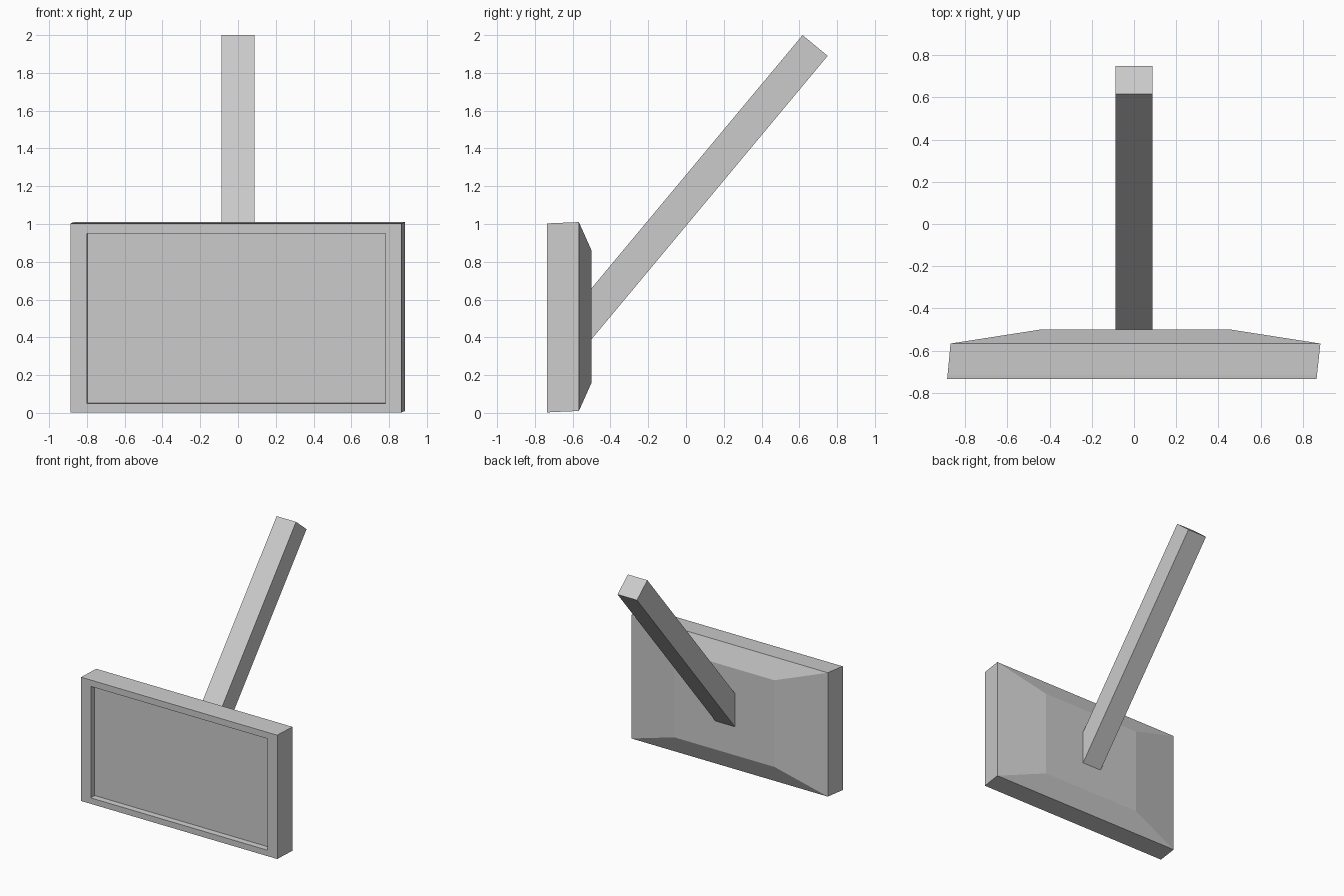
import bpy, bmesh

if "Cube" in bpy.data.objects:
    bpy.data.objects.remove(bpy.data.objects["Cube"])


def rect(cx, cz, hw, hh, y):
    return [(cx + sx * hw, y, cz + sz * hh)
            for sx, sz in ((-1, -1), (1, -1), (1, 1), (-1, 1))]


def loft(name, loops):
    """Skin a chain of closed loops and cap both ends."""
    bm = bmesh.new()
    rings = [[bm.verts.new(p) for p in loop] for loop in loops]
    for a, b in zip(rings, rings[1:]):
        n = len(a)
        for i in range(n):
            j = (i + 1) % n
            bm.faces.new((a[i], a[j], b[j], b[i]))
    bm.faces.new(rings[0])
    bm.faces.new(rings[-1])
    bmesh.ops.recalc_face_normals(bm, faces=bm.faces)
    mesh = bpy.data.meshes.new(name)
    bm.to_mesh(mesh)
    bm.free()
    obj = bpy.data.objects.new(name, mesh)
    bpy.context.collection.objects.link(obj)
    return obj


# Slightly skewed housing: recessed screen, bezel, sides, tapered back
loft("screen_housing", [
    rect(-0.007, 0.503, 0.79, 0.45, -0.69),
    rect(-0.010, 0.500, 0.79, 0.45, -0.735),
    rect(-0.010, 0.502, 0.876, 0.50, -0.735),
    rect(-0.008, 0.504, 0.876, 0.50, -0.715),
    rect(0.007, 0.510, 0.877, 0.50, -0.567),
    rect(0.007, 0.510, 0.447, 0.35, -0.50),
])

# Square mounting arm, cut flush with the back of the housing
profile = [(-0.50, 0.39), (0.75, 1.89), (0.617, 2.0), (-0.50, 0.66)]
loft("mounting_arm", [[(x, y, z) for y, z in profile] for x in (-0.087, 0.087)])
